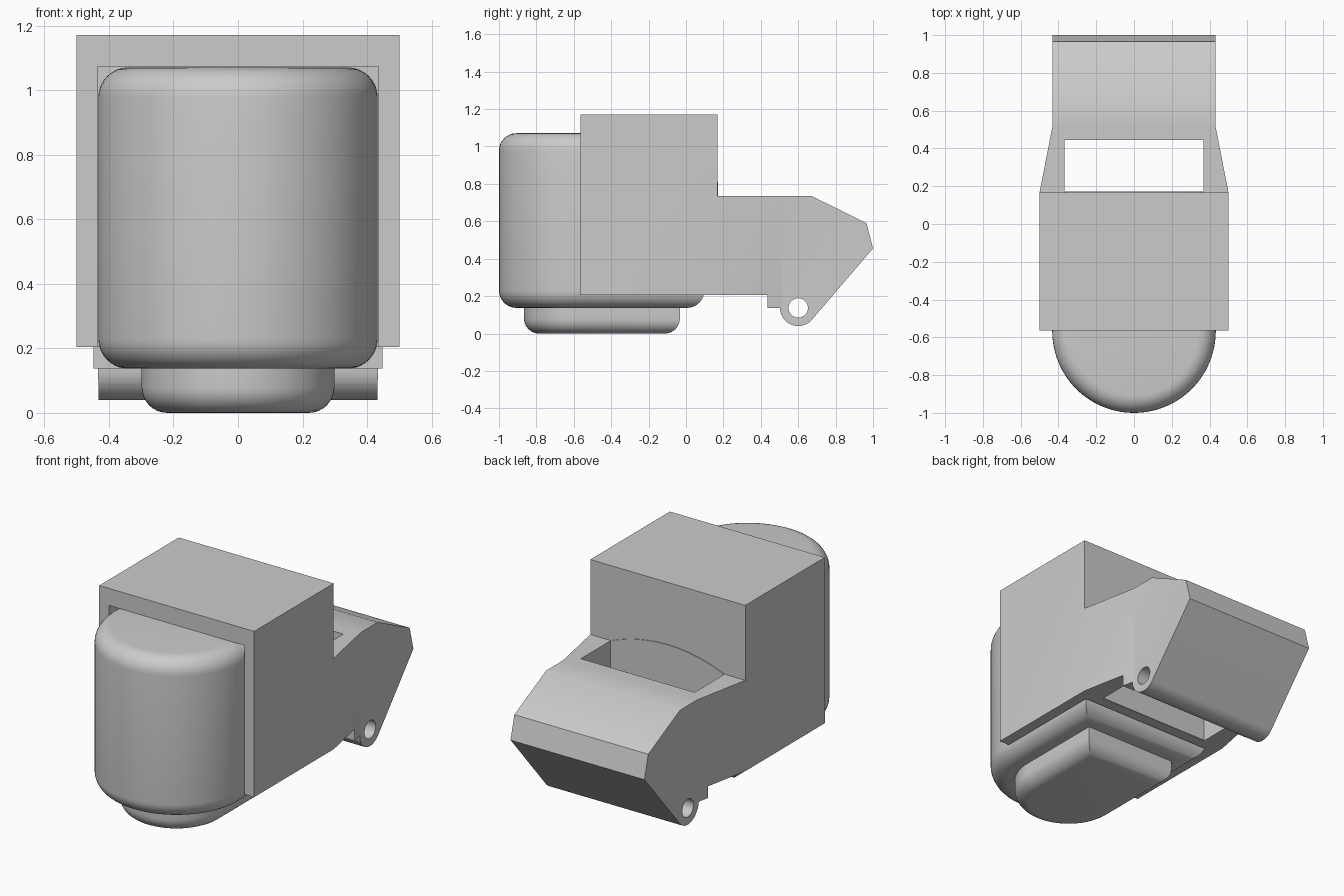
import bpy, bmesh, math
from mathutils import Vector

cube = bpy.data.objects.get("Cube")
if cube:
    bpy.data.objects.remove(cube, do_unlink=True)

grey = bpy.data.materials.new("light grey")
grey.use_nodes = True
grey.diffuse_color = (0.6, 0.6, 0.6, 1)
grey.node_tree.nodes["Principled BSDF"].inputs["Base Color"].default_value = (0.6, 0.6, 0.6, 1)


def prism(name, pts, axis, lo, hi, bevel=0.0, ends=()):
    """Extrude a 2D outline along x (pts are y, z), y (x, z) or z (x, y); round chosen rims."""
    def place(p, h):
        return {"x": (h, p[0], p[1]), "y": (p[0], h, p[1]), "z": (p[0], p[1], h)}[axis]
    bm = bmesh.new()
    face = bm.faces.new([bm.verts.new(place(p, lo)) for p in pts])
    ext = bmesh.ops.extrude_face_region(bm, geom=[face])
    shift = Vector(place((0, 0), hi - lo))
    bmesh.ops.translate(bm, vec=shift, verts=[g for g in ext["geom"] if isinstance(g, bmesh.types.BMVert)])
    bmesh.ops.recalc_face_normals(bm, faces=bm.faces)
    if bevel:
        rims = [e for e in bm.edges
                if any(all(abs(v.co.z - z) < 1e-5 for v in e.verts) for z in ends)]
        bmesh.ops.bevel(bm, geom=rims, offset=bevel, segments=8, profile=0.5, affect="EDGES")
    mesh = bpy.data.meshes.new(name)
    bm.to_mesh(mesh)
    bm.free()
    mesh.materials.append(grey)
    ob = bpy.data.objects.new(name, mesh)
    bpy.context.collection.objects.link(ob)
    return ob


def select(ob):
    bpy.ops.object.select_all(action="DESELECT")
    ob.select_set(True)
    bpy.context.view_layer.objects.active = ob


def boolean(ob, tool, operation):
    tool.hide_render = True
    mod = ob.modifiers.new("cut", "BOOLEAN")
    mod.operation, mod.object, mod.solver = operation, tool, "EXACT"
    select(ob)
    bpy.ops.object.modifier_apply(modifier=mod.name)
    bpy.data.objects.remove(tool, do_unlink=True)


def smooth(ob):
    select(ob)
    bpy.ops.object.shade_smooth_by_angle(angle=math.radians(30))


def arc(cx, cy, r, a0, a1, n):
    angles = [math.radians(a0 + (a1 - a0) * i / n) for i in range(n + 1)]
    return [(cx + r * math.cos(a), cy + r * math.sin(a)) for a in angles]


def rect(x0, y0, x1, y1):
    return [(x0, y0), (x1, y0), (x1, y1), (x0, y1)]


def d_outline(r, cy, back):
    """Half-round front with a straight back."""
    return arc(0, cy, r, 180, 360, 48) + [(r, back), (-r, back)]


FRONT, BACK = -0.565, 0.168

# Housing and rear arm share one side profile with a rounded hinge lug
side = [(FRONT, 0.205), (0.437, 0.205), (0.437, 0.137), (0.503, 0.137)]
side += arc(0.6, 0.137, 0.097, 180, 322, 20)[1:]
side += [(1.0, 0.455), (0.965, 0.59), (0.672, 0.735), (BACK, 0.735), (BACK, 1.172), (FRONT, 1.172)]
housing = prism("housing_and_arm", side, "x", -0.6, 0.6)

# Narrow the arm towards the rear
half = [(0.5, -0.565), (0.5, BACK), (0.432, 0.515), (0.432, 1.1)]
plan = [(0.5, -0.7)] + half[1:] + [(-x, y) for x, y in reversed(half[1:])] + [(-0.5, -0.7)]
boolean(housing, prism("plan_cutter", plan, "z", -0.2, 1.4), "INTERSECT")

# Drum bay, open at the front and underneath
boolean(housing, prism("bay_cutter", rect(-0.436, -0.8, 0.436, 0.105), "z", 0.0, 1.073), "DIFFERENCE")
# Slot through the arm behind the housing
boolean(housing, prism("slot_cutter", rect(-0.367, BACK, 0.367, 0.445), "z", 0.0, 0.9), "DIFFERENCE")
# Hinge pin hole
boolean(housing, prism("pin_cutter", arc(0.6, 0.137, 0.052, 0, 345, 23), "x", -0.7, 0.7), "DIFFERENCE")
smooth(housing)

# Shallow arched panel on the rear wall, inside the slot
rise, w = 0.075, 0.366
r = (w * w + rise * rise) / (2 * rise)
a = math.degrees(math.asin(w / r))
arch = arc(0, 0.735 + rise - r, r, 90 - a, 90 + a, 24) + [(-w, 0.206), (w, 0.206)]
smooth(prism("rear_arch_panel", arch, "y", BACK - 0.002, BACK + 0.004))

# Round-fronted drum and its smaller foot
smooth(prism("drum", d_outline(0.433, -0.567, 0.098), "z", 0.137, 1.071, 0.093, (0.137, 1.071)))
smooth(prism("drum_foot", d_outline(0.299, -0.567, -0.033), "z", 0.0, 0.17, 0.08, (0.0,)))
